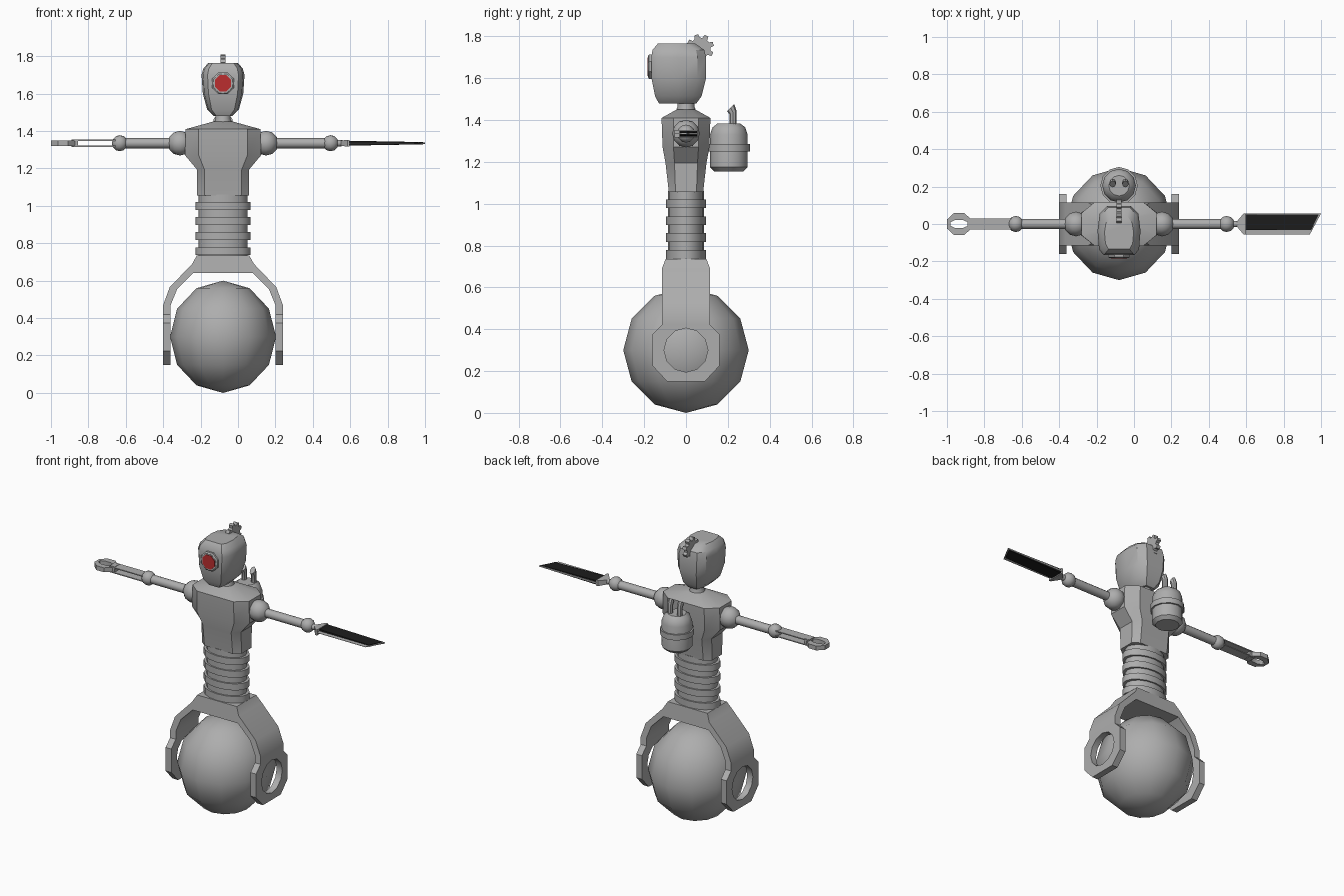
import bpy, bmesh, math
from mathutils import Vector

if "Cube" in bpy.data.objects:
    bpy.data.objects.remove(bpy.data.objects["Cube"])

CX = -0.08      # body centre line
ARM_Z = 1.335   # arm height


def material(name, rgb):
    m = bpy.data.materials.new(name)
    m.diffuse_color = (*rgb, 1)
    m.use_nodes = True
    m.node_tree.nodes["Principled BSDF"].inputs["Base Color"].default_value = m.diffuse_color
    return m


GREY = material("grey metal", (0.42, 0.42, 0.42))
RED = material("red lens", (0.50, 0.026, 0.028))
BLACK = material("black blade", (0.012, 0.012, 0.012))


def finish(name, bm, mat, smooth=35):
    bmesh.ops.recalc_face_normals(bm, faces=bm.faces)
    me = bpy.data.meshes.new(name)
    bm.to_mesh(me)
    bm.free()
    me.materials.append(mat)
    ob = bpy.data.objects.new(name, me)
    bpy.context.collection.objects.link(ob)
    bpy.ops.object.select_all(action='DESELECT')
    ob.select_set(True)
    bpy.context.view_layer.objects.active = ob
    bpy.ops.object.shade_smooth_by_angle(angle=math.radians(smooth))
    return ob


def loft(name, rings, mat=GREY, closed=False):
    """Skin rings of points; cap the ends, or join last to first when closed."""
    bm = bmesh.new()
    vs = [[bm.verts.new(p) for p in r] for r in rings]
    n = len(vs[0])
    pairs = list(zip(vs, vs[1:])) + ([(vs[-1], vs[0])] if closed else [])
    for a, b in pairs:
        for i in range(n):
            j = (i + 1) % n
            bm.faces.new((a[i], a[j], b[j], b[i]))
    if not closed:
        bm.faces.new(vs[0])
        bm.faces.new(vs[-1])
    return finish(name, bm, mat)


def circle(n, ra, rb=None, start=0.0):
    rb = ra if rb is None else rb
    return [(ra * math.cos(start + 2 * math.pi * i / n),
             rb * math.sin(start + 2 * math.pi * i / n)) for i in range(n)]


def lathe_z(name, x, y, profile, n=12, squash=1.0):
    return loft(name, [[(x + a, y + b, z) for a, b in circle(n, r, r * squash)]
                       for r, z in profile])


def lathe_x(name, profile, n=12):
    return loft(name, [[(x, a, ARM_Z + b) for a, b in circle(n, r)] for r, x in profile])


def box(name, x0, x1, y, z0, z1):
    return loft(name, [[(x, -y, z0), (x, y, z0), (x, y, z1), (x, -y, z1)] for x in (x0, x1)])


def ball(name, loc, r, scale=(1, 1, 1), rings=6):
    bm = bmesh.new()
    bmesh.ops.create_uvsphere(bm, u_segments=12, v_segments=rings, radius=r)
    for v in bm.verts:
        v.co = Vector((v.co.x * scale[0], v.co.y * scale[1], v.co.z * scale[2])) + Vector(loc)
    return finish(name, bm, GREY, 45)


# rolling ball
ball("wheel_ball", (CX, 0, 0.3), 0.3, (0.945, 1, 1))

# yoke over the ball, narrower at its top
half = [(0.14, 0.735), (0.165, 0.69), (0.285, 0.565), (0.32, 0.47), (0.32, 0.42),
        (0.28, 0.42), (0.28, 0.47), (0.245, 0.555), (0.16, 0.64)]
outline = half + [(-x, z) for x, z in reversed(half)]
loft("yoke", [[(CX + x, s * (0.098 if z > 0.72 else 0.115), z) for x, z in outline]
              for s in (-1, 1)])

# axle plates with round holes
edge = [(0, 0.12), (0.115, 0.12), (0.16, 0.075), (0.16, 0), (0.16, -0.075), (0.09, -0.15),
        (0, -0.15)]
edge = edge + [(-y, z) for y, z in reversed(edge[1:-1])]
hole = [(0.105 * math.sin(i * math.pi / 6), 0.105 * math.cos(i * math.pi / 6)) for i in range(12)]
for side, s in (("left", -1), ("right", 1)):
    loft("axle_plate_" + side,
         [[(CX + s * x, y, 0.3 + z) for y, z in loop]
          for loop, x in ((edge, 0.28), (edge, 0.32), (hole, 0.32), (hole, 0.28))], closed=True)

# ribbed waist
lathe_z("waist_core", CX, 0, [(0.13, 0.72), (0.13, 1.06)], 16, 0.67)
for i in range(4):
    z = 0.757 + 0.081 * i
    lathe_z("waist_rib", CX, 0, [(0.148, z - 0.021), (0.148, z + 0.021)], 16, 0.65)


# torso
def section(w, d, z, wf, ds):
    return [(CX + x, y, z) for x, y in ((w, -ds), (w, ds), (wf, d), (-wf, d),
                                        (-w, ds), (-w, -ds), (-wf, -d), (wf, -d))]


loft("torso", [section(0.14, 0.082, 1.055, 0.10, 0.05),
               section(0.14, 0.098, 1.195, 0.10, 0.055),
               section(0.203, 0.112, 1.27, 0.13, 0.06),
               section(0.20, 0.117, 1.41, 0.13, 0.06),
               section(0.055, 0.045, 1.45, 0.03, 0.025)])
lathe_z("neck", CX, 0, [(0.052, 1.435), (0.04, 1.465), (0.04, 1.52)])

# head: width, front, back, height for each level
head = []
for w, f, b, z in ((0.05, -0.13, 0.05, 1.48), (0.085, -0.148, 0.075, 1.515),
                   (0.108, -0.165, 0.096, 1.60), (0.115, -0.166, 0.095, 1.70),
                   (0.105, -0.16, 0.088, 1.735), (0.078, -0.135, 0.045, 1.765)):
    m = (f + b) / 2
    head.append([(CX + x, y, z) for x, y in (
        (0.72 * w, f), (0.93 * w, f + 0.03), (w, m), (0.9 * w, b - 0.04), (0.55 * w, b),
        (-0.55 * w, b), (-0.9 * w, b - 0.04), (-w, m), (-0.93 * w, f + 0.03), (-0.72 * w, f))])
loft("head", head)

# eye
eye = circle(8, 1, start=math.pi / 8)
loft("eye_rim", [[(CX + r * a, y, 1.655 + r * b) for a, b in eye]
                 for r, y in ((0.063, -0.14), (0.063, -0.176), (0.055, -0.182))])
loft("eye_lens", [[(CX + 0.047 * a, y, 1.655 + 0.047 * b) for a, b in eye]
                  for y in (-0.178, -0.185)], RED)

# toothed crest on the back of the head
gear = []
for i in range(8):
    for da, r in ((-0.26, 0.049), (-0.15, 0.066), (0.15, 0.066), (0.26, 0.049)):
        a = i * math.pi / 4 + 0.3 + da
        gear.append((0.068 + r * math.cos(a), 1.745 + r * math.sin(a)))
loft("head_crest", [[(CX + s * 0.013, y, z) for y, z in gear] for s in (-1, 1)])

# back tank with band and two bent pipes
lathe_z("back_tank", CX, 0.205, [(0.07, 1.155), (0.09, 1.175), (0.09, 1.33), (0.078, 1.365),
                                 (0.055, 1.383)])
lathe_z("tank_band", CX, 0.205, [(0.1, 1.25), (0.1, 1.285)])
for s in (-1, 1):
    path = [(0.225, 1.37, 0), (0.225, 1.435, 0.015), (0.213, 1.46, 0.03)]
    loft("tank_pipe", [[(CX + s * 0.034 + a, y + b, z + b * t / 0.03)
                        for a, b in circle(8, 0.017)] for y, z, t in path])

# arms
for side, s, elbow in (("left", -1, -0.632), ("right", 1, 0.495)):
    shoulder = CX + s * 0.23
    ball("shoulder_" + side, (shoulder, 0, ARM_Z), 0.066)
    lathe_x("upper_arm_" + side, [(0.027, shoulder), (0.027, elbow)])
    ball("elbow_" + side, (elbow, 0, ARM_Z), 0.043)

# claw arm
for s in (-1, 1):
    box("claw_rod", -0.89, -0.62, 0.03, ARM_Z + s * 0.016 - 0.003, ARM_Z + s * 0.016 + 0.003)
box("claw_joint", -0.89, -0.855, 0.025, ARM_Z - 0.021, ARM_Z + 0.021)
outer = circle(8, 0.07, 0.064, math.pi / 8)
inner = circle(8, 0.051, 0.024, math.pi / 8)
loft("claw", [[(-0.935 + x, y, ARM_Z + z) for x, y in loop]
              for loop, z in ((outer, -0.014), (outer, 0.014), (inner, 0.014), (inner, -0.014))],
     closed=True)

# blade arm
lathe_x("blade_grip", [(0.018, 0.52), (0.016, 0.56)])
loft("blade_guard", [[(x, a * w, ARM_Z + b * h) for a, b in ((-1, -1), (1, -1), (1, 1), (-1, 1))]
                     for x, w, h in ((0.55, 0.014, 0.014), (0.585, 0.055, 0.018),
                                     (0.597, 0.055, 0.018))])
loft("blade_core", [[(x, y, ARM_Z + s * (0.001 if y < 0 else 0.004))
                     for x, y in ((0.59, -0.056), (0.94, -0.056), (1.0, 0.056), (0.59, 0.056))]
                    for s in (-1, 1)])
for s in (-1, 1):
    loft("blade_side", [[(x, y, ARM_Z + s * (0.002 if k == 0 else t))
                         for x, y, t in ((0.597, -0.031, 0.013), (0.948, -0.031, 0.006),
                                         (0.988, 0.052, 0.006), (0.597, 0.052, 0.013))]
                        for k in (0, 1)], BLACK)
